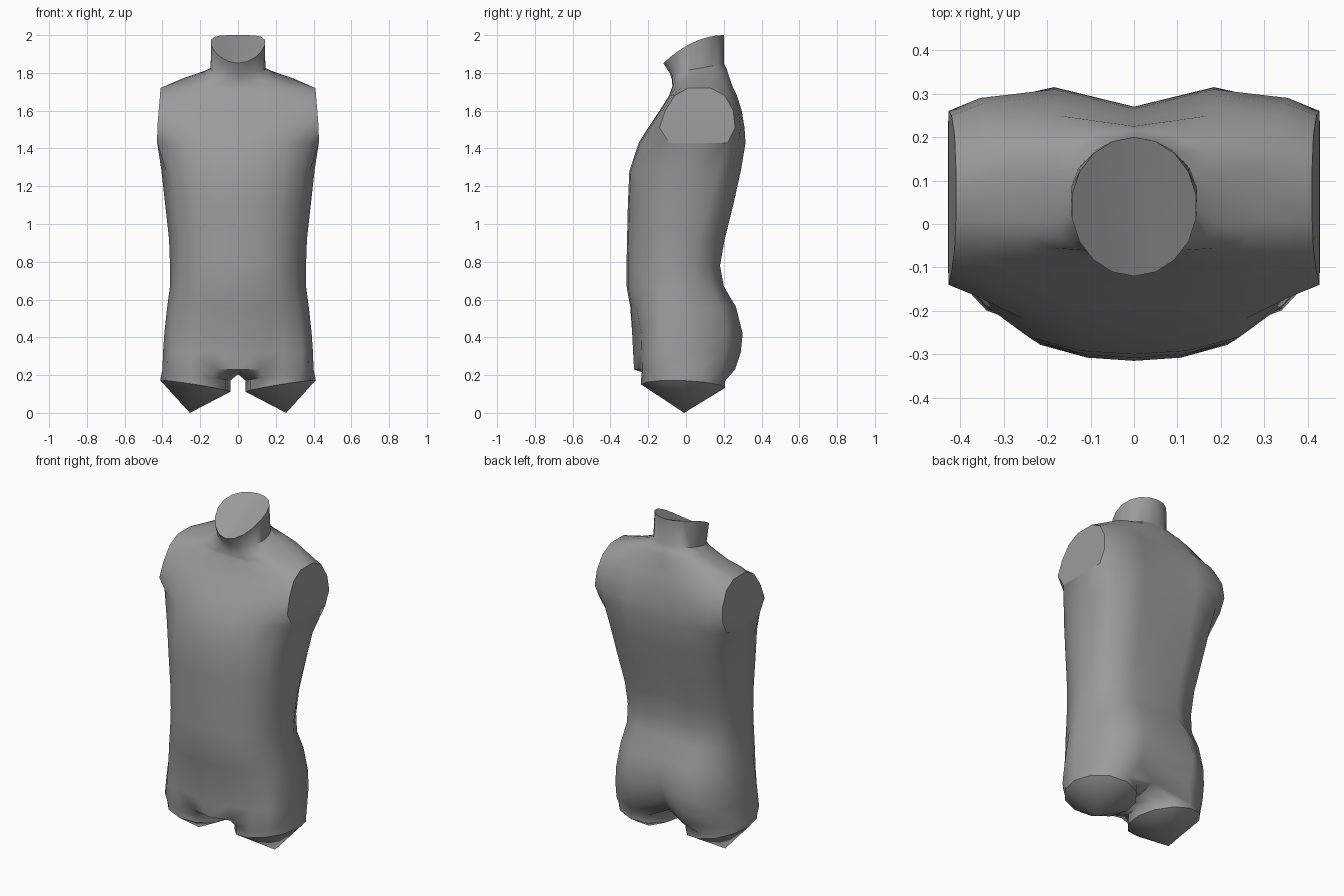
import bpy
import bmesh
import math

cube = bpy.data.objects.get("Cube")
if cube:
    bpy.data.objects.remove(cube, do_unlink=True)

# One plain colour for the whole body
grey = bpy.data.materials.new("plain grey")
grey.use_nodes = True
colour = (0.33, 0.33, 0.33, 1)
grey.diffuse_color = colour
grey.node_tree.nodes["Principled BSDF"].inputs["Base Color"].default_value = colour

# Trunk sections: height, half width, front y, back y,
# front and back y of the flank, depth of the spine groove
SECTIONS = [
    (0.23, 0.40, -0.25, 0.26, -0.16, 0.08, 0.10),
    (0.32, 0.397, -0.255, 0.29, -0.15, 0.07, 0.08),
    (0.42, 0.39, -0.26, 0.30, -0.14, 0.06, 0.06),
    (0.56, 0.375, -0.295, 0.265, -0.13, 0.05, 0.04),
    (0.67, 0.36, -0.315, 0.20, -0.13, 0.04, 0.02),
    (0.78, 0.36, -0.315, 0.18, -0.12, 0.05, 0.02),
    (0.92, 0.365, -0.312, 0.205, -0.12, 0.07, 0.03),
    (1.10, 0.385, -0.308, 0.25, -0.11, 0.12, 0.04),
    (1.28, 0.405, -0.30, 0.29, -0.10, 0.17, 0.045),
    (1.43, 0.428, -0.25, 0.315, -0.09, 0.22, 0.045),
    (1.51, 0.427, -0.20, 0.31, -0.14, 0.26, 0.045),
    (1.60, 0.42, -0.14, 0.295, -0.11, 0.25, 0.04),
    (1.68, 0.413, -0.09, 0.27, -0.06, 0.205, 0.03),
    (1.72, 0.41, -0.075, 0.25, 0.01, 0.13, 0.02),
    (1.765, 0.31, -0.072, 0.225, 0.01, 0.13, 0),
    (1.80, 0.20, -0.075, 0.205, 0, 0.12, -0.01),
]
COUNT = 10  # points in each half section


def trunk_section(z, w, front, back, flank_f, flank_b, groove):
    """Left half of a trunk section, from front centre to back centre."""
    side = w if 1.4 < z < 1.73 else 0.94 * w
    bump = 0.025 if z < 0.5 else 0
    lean = 0.2 if z > 1.75 else 0  # the neck base dips towards the front
    df, db = flank_f - front, flank_b - back
    pts = [(0, front - bump), (0.3 * w, front + 0.04 * df),
           (0.6 * w, front + 0.2 * df), (0.85 * w, front + 0.57 * df),
           (side, flank_f), (w, (flank_f + flank_b) / 2), (side, flank_b),
           (0.83 * w, back + 0.4 * db), (0.43 * w, back), (0, back - groove)]
    return [(x, y, z + lean * (y - 0.1)) for x, y in pts]


def neck_section(w, front, back, height):
    """Left half of an oval neck section; height is a function of y."""
    mid, radius = (front + back) / 2, (back - front) / 2
    angles = [math.pi * i / (COUNT - 1) for i in range(COUNT)]
    pts = [(w * math.sin(a), mid - radius * math.cos(a)) for a in angles]
    pts[0], pts[-1] = (0, front), (0, back)
    return [(x, y, height(y)) for x, y in pts]


bm = bmesh.new()
outlines = [trunk_section(*s) for s in SECTIONS]
outlines.append(neck_section(0.147, -0.085, 0.2, lambda y: 1.83 + 0.18 * (y - 0.1)))
outlines.append(neck_section(0.145, -0.12, 0.2, lambda y: 2 - 1.45 * (0.2 - y) ** 2))
rows = [[bm.verts.new(p) for p in outline] for outline in outlines]

# Trunk and neck skin, with flat arm cuts
arm_cut = set()
for n, (low, high) in enumerate(zip(rows, rows[1:])):
    for i in range(COUNT - 1):
        face = bm.faces.new((low[i], low[i + 1], high[i + 1], high[i]))
        if n < len(SECTIONS) and 1.4 < SECTIONS[n][0] < 1.71 and i in (4, 5):
            arm_cut.add(face)

# Neck cut
bm.faces.new(rows[-1])

# Thigh: the lowest section closed by the crotch, then two ovals and a cone
hip = rows[0] + [bm.verts.new((0, y, 0.205)) for y in (0.06, -0.1)]
SIDES = len(hip)


def thigh_oval(rise):
    ring = []
    for i in range(SIDES):
        a = math.radians(30 * (i - 5))
        x, y = 0.225 + 0.185 * math.cos(a), -0.015 + 0.222 * math.sin(a)
        z = 0.105 + 0.16 * x - 0.04 * y + rise * (0.5 - x)
        ring.append(bm.verts.new((x, y, z)))
    return ring


upper, lower = thigh_oval(0.13), thigh_oval(0)
tip = bm.verts.new((0.255, -0.01, 0))
leg_cut = set()
for i in range(SIDES):
    j = (i + 1) % SIDES
    for above, below in ((hip, upper), (upper, lower)):
        bm.faces.new((above[j], above[i], below[i], below[j]))
    leg_cut.add(bm.faces.new((lower[j], lower[i], tip)))

# Crisp outlines around the arm and leg cuts
for edge in bm.edges:
    for cut in (arm_cut, leg_cut):
        if sum(f in cut for f in edge.link_faces) == 1:
            edge.smooth = False

# Mirror to the right side
bmesh.ops.mirror(bm, geom=bm.verts[:] + bm.edges[:] + bm.faces[:],
                 axis='X', merge_dist=0.0005)
bmesh.ops.recalc_face_normals(bm, faces=bm.faces[:])

mesh = bpy.data.meshes.new("torso")
bm.to_mesh(mesh)
bm.free()
mesh.materials.append(grey)
torso = bpy.data.objects.new("torso", mesh)
bpy.context.collection.objects.link(torso)

bpy.ops.object.select_all(action='DESELECT')
torso.select_set(True)
bpy.context.view_layer.objects.active = torso
bpy.ops.object.shade_smooth_by_angle(angle=math.radians(55))
